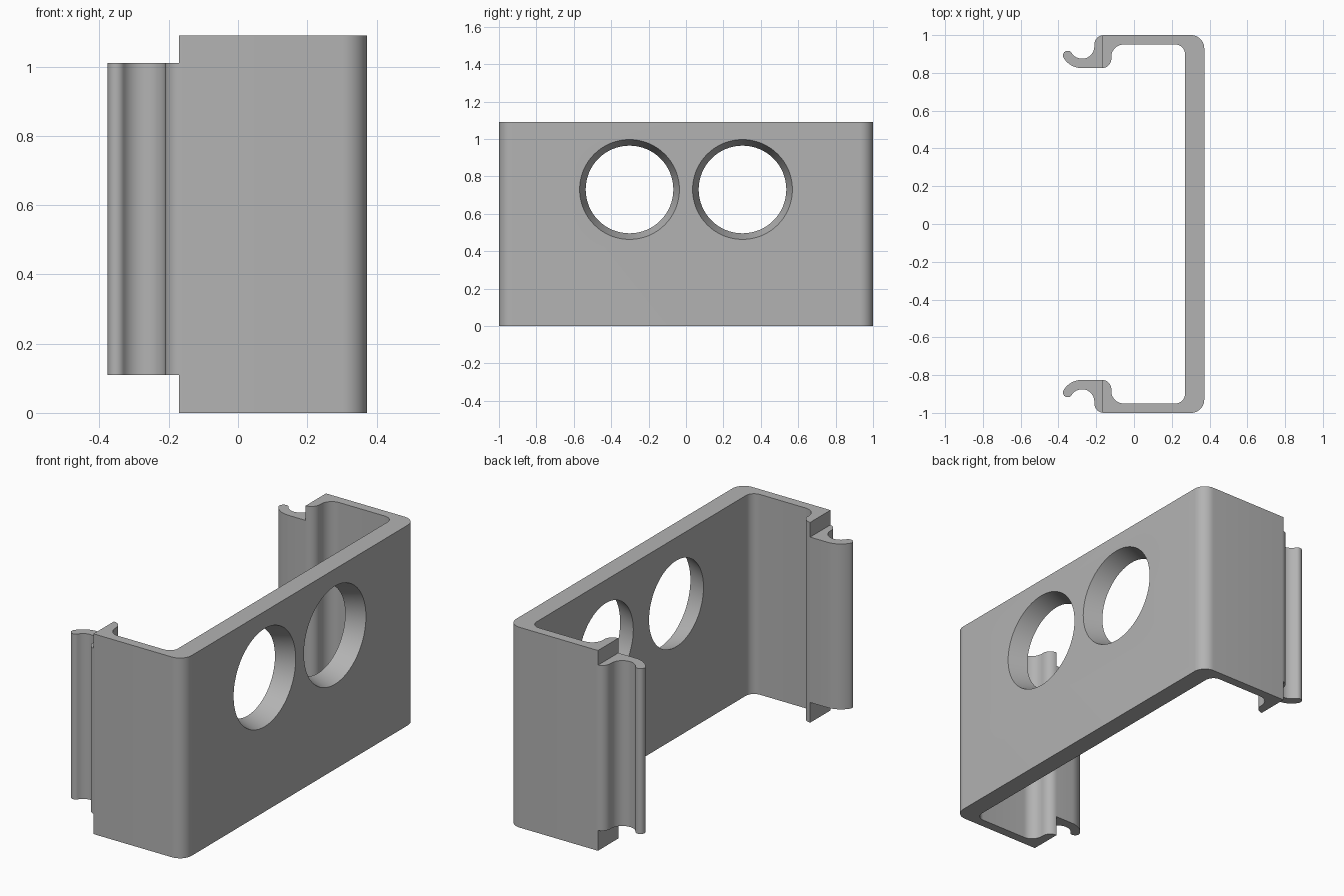
import bpy, bmesh
from math import radians, cos, sin

cube = bpy.data.objects.get("Cube")
if cube:
    bpy.data.objects.remove(cube, do_unlink=True)

HEIGHT = 1.09
HOOK = (-0.275, 0.94)      # centre of the hook curl
CURL_END = 212             # angle where the curl stops

# One plain grey finish
grey = bpy.data.materials.new("grey")
grey.use_nodes = True
colour = (0.45, 0.45, 0.45, 1)
grey.diffuse_color = colour
grey.node_tree.nodes["Principled BSDF"].inputs["Base Color"].default_value = colour


def arc(centre, radius, start, end, steps=12):
    angles = [radians(start + (end - start) * i / steps) for i in range(steps + 1)]
    return [(centre[0] + radius * cos(a), centre[1] + radius * sin(a)) for a in angles]


def finish(bm, name):
    bmesh.ops.recalc_face_normals(bm, faces=bm.faces)
    mesh = bpy.data.meshes.new(name)
    bm.to_mesh(mesh)
    bm.free()
    mesh.materials.append(grey)
    obj = bpy.data.objects.new(name, mesh)
    bpy.context.collection.objects.link(obj)
    return obj


def cut(target, cutter):
    mod = target.modifiers.new("cut", "BOOLEAN")
    mod.operation = "DIFFERENCE"
    mod.solver = "EXACT"
    mod.object = cutter
    cutter.hide_render = True
    bpy.context.view_layer.objects.active = target
    bpy.ops.object.modifier_apply(modifier=mod.name)
    bpy.data.objects.remove(cutter, do_unlink=True)


def box(name, x0, x1, z0, z1):
    bm = bmesh.new()
    bmesh.ops.create_cube(bm, size=1)
    bmesh.ops.scale(bm, vec=(x1 - x0, 3, z1 - z0), verts=bm.verts)
    bmesh.ops.translate(bm, vec=((x0 + x1) / 2, 0, (z0 + z1) / 2), verts=bm.verts)
    return finish(bm, name)


# Half of the channel section: outer wall, hook lip, then back along the inside
tip = arc(HOOK, 0.09, CURL_END, CURL_END, 1)[0]
half = (arc((0.302, 0.93), 0.07, 0, 90)
        + arc((-0.16, 0.95), 0.05, 90, 180)
        + arc(HOOK, 0.065, 360, CURL_END, 20)
        + arc(tip, 0.025, CURL_END - 180, CURL_END)[1:]
        + arc(HOOK, 0.115, CURL_END, 270)[1:]
        + arc((-0.17, 0.875), 0.05, 270, 360)
        + arc((-0.055, 0.885), 0.065, 180, 90)
        + arc((0.22, 0.90), 0.05, 90, 0))
section = half + [(x, -y) for x, y in reversed(half)]

# Bracket: the section extruded to full height
bm = bmesh.new()
base = bm.faces.new([bm.verts.new((x, y, 0)) for x, y in section])
top = bmesh.ops.extrude_face_region(bm, geom=[base], use_keep_orig=True)["geom"]
bmesh.ops.translate(bm, vec=(0, 0, HEIGHT),
                    verts=[v for v in top if isinstance(v, bmesh.types.BMVert)])
bracket = finish(bm, "channel_bracket")

# Shorten the hooks at both ends
cut(bracket, box("lower_notch", -1, -0.17, -1, 0.11))
cut(bracket, box("upper_notch", -1, -0.17, 1.01, 2))

# Two tapered holes through the web
for y in (-0.302, 0.302):
    bm = bmesh.new()
    bmesh.ops.create_cone(bm, cap_ends=True, segments=64,
                          radius1=0.219, radius2=0.283, depth=0.2)
    for v in bm.verts:
        v.co = (v.co.z + 0.322, v.co.y + y, v.co.x + 0.73)
    cut(bracket, finish(bm, "hole_cutter"))

bpy.ops.object.select_all(action="DESELECT")
bracket.select_set(True)
bpy.context.view_layer.objects.active = bracket
bpy.ops.object.shade_smooth_by_angle(angle=radians(30))
